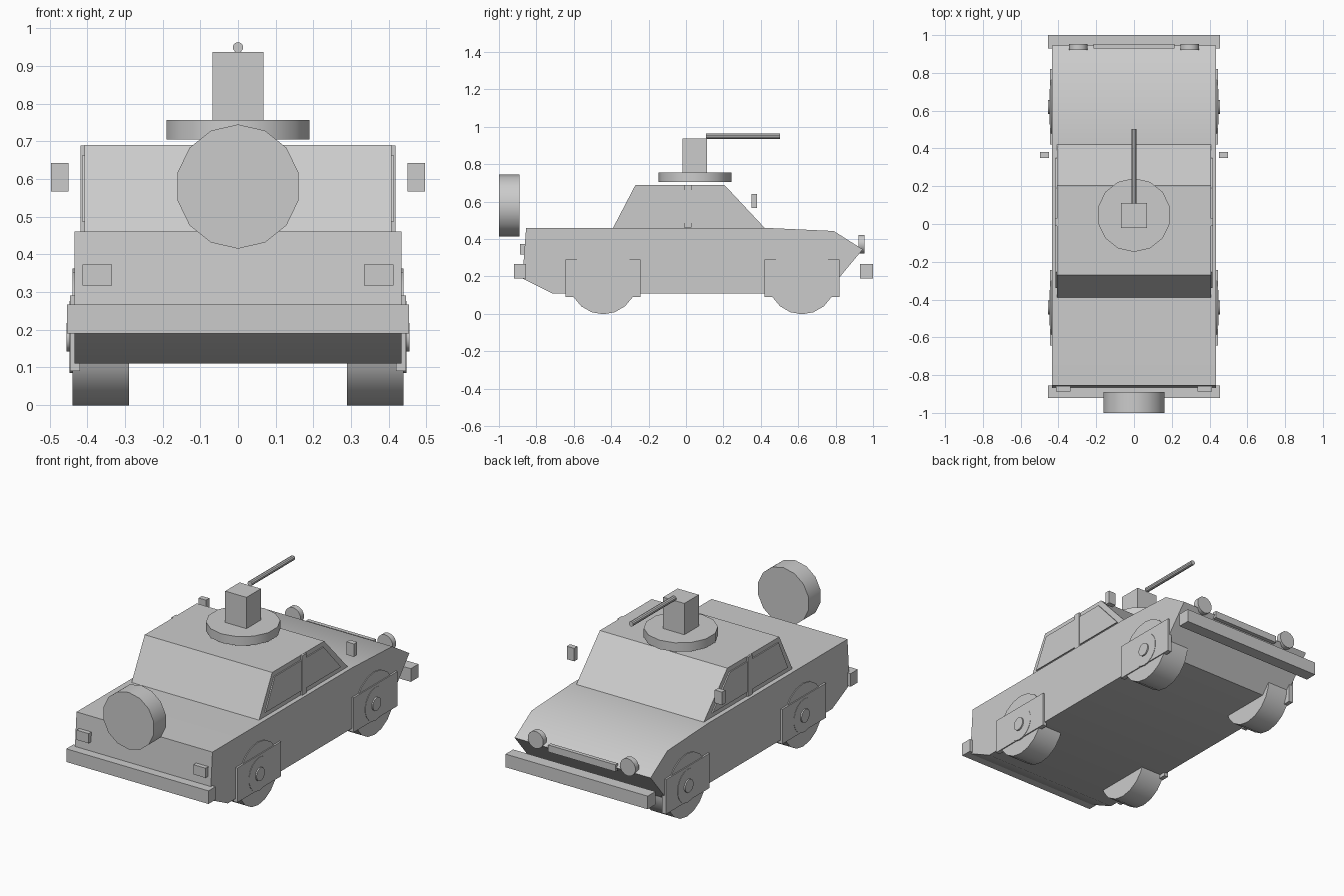
import bpy, bmesh, math
from mathutils import Matrix, Vector

if "Cube" in bpy.data.objects:
    bpy.data.objects.remove(bpy.data.objects["Cube"])

grey = bpy.data.materials.new("plain grey")
grey.diffuse_color = (0.6, 0.6, 0.6, 1)
grey.use_nodes = True
grey.node_tree.nodes["Principled BSDF"].inputs["Base Color"].default_value = grey.diffuse_color


def finish(name, bm):
    """Turn a bmesh into an object, smooth except across edges over 30 degrees."""
    bmesh.ops.recalc_face_normals(bm, faces=bm.faces[:])
    for f in bm.faces:
        f.smooth = True
    for e in bm.edges:
        e.smooth = e.calc_face_angle(0) < math.radians(30)
    me = bpy.data.meshes.new(name)
    bm.to_mesh(me)
    bm.free()
    me.materials.append(grey)
    ob = bpy.data.objects.new(name, me)
    bpy.context.collection.objects.link(ob)
    return ob


def box(name, x0, x1, y0, y1, z0, z1):
    bm = bmesh.new()
    size = Matrix.Diagonal((x1 - x0, y1 - y0, z1 - z0, 1))
    mid = Matrix.Translation(((x0 + x1) / 2, (y0 + y1) / 2, (z0 + z1) / 2))
    bmesh.ops.create_cube(bm, size=1, matrix=mid @ size)
    return finish(name, bm)


def extrude_profile(name, pts, x0, x1):
    """Extrude a (y, z) outline along x."""
    bm = bmesh.new()
    face = bm.faces.new([bm.verts.new((x0, y, z)) for y, z in pts])
    new = bmesh.ops.extrude_face_region(bm, geom=[face])["geom"]
    bmesh.ops.translate(bm, vec=(x1 - x0, 0, 0),
                        verts=[v for v in new if isinstance(v, bmesh.types.BMVert)])
    return finish(name, bm)


def cylinder(name, centre, r, depth, axis, sides):
    turn = {"X": Matrix.Rotation(math.pi / 2, 4, "Y"),
            "Y": Matrix.Rotation(math.pi / 2, 4, "X"),
            "Z": Matrix.Identity(4)}[axis]
    # for x-axis parts spin so that a flat side rests on the ground
    spin = Matrix.Rotation(math.pi / sides if axis == "X" else 0, 4, "Z")
    bm = bmesh.new()
    bmesh.ops.create_cone(bm, cap_ends=True, segments=sides, radius1=r, radius2=r,
                          depth=depth, matrix=Matrix.Translation(centre) @ turn @ spin)
    return finish(name, bm)


# hull and cabin
extrude_profile("hull", [(-0.855, 0.46), (0.42, 0.46), (0.79, 0.443), (0.945, 0.345),
                         (0.75, 0.11), (-0.715, 0.11), (-0.875, 0.19)], -0.435, 0.435)
extrude_profile("cabin", [(-0.39, 0.46), (-0.27, 0.69), (0.205, 0.69), (0.42, 0.46)],
                -0.408, 0.408)

# bumpers
box("bonnet_bumper", -0.455, 0.455, 0.93, 1.0, 0.19, 0.266)
box("tail_bumper", -0.455, 0.455, -0.92, -0.855, 0.19, 0.266)

# grille bar
box("grille_bar", -0.215, 0.215, 0.93, 0.953, 0.325, 0.365)

# parts on both sides
for s, side in ((-1, "left"), (1, "right")):
    def side_box(name, xa, xb, *rest):
        box(f"{side}_{name}", min(s * xa, s * xb), max(s * xa, s * xb), *rest)

    # side windows and pillar
    extrude_profile(f"{side}_rear_window", [(-0.34, 0.487), (-0.255, 0.663),
                    (-0.01, 0.663), (-0.01, 0.487)], s * 0.405, s * 0.415)
    extrude_profile(f"{side}_cab_window", [(0.03, 0.487), (0.03, 0.663),
                    (0.19, 0.663), (0.35, 0.487)], s * 0.405, s * 0.415)
    side_box("door_pillar", 0.4, 0.418, -0.01, 0.03, 0.461, 0.689)

    # mirrors and lamps
    side_box("mirror", 0.45, 0.497, 0.35, 0.38, 0.567, 0.642)
    side_box("tail_lamp", 0.335, 0.413, -0.887, -0.85, 0.317, 0.373)
    cylinder(f"{side}_headlamp", (s * 0.295, 0.938, 0.373), 0.05, 0.032, "Y", 14)

    # wheels with rims, hubs and guard plates
    for end, y in (("tail", -0.443), ("bonnet", 0.62)):
        cylinder(f"{side}_{end}_wheel", (s * 0.365, y, 0.18), 0.182, 0.15, "X", 18)
        cylinder(f"{side}_{end}_rim", (s * 0.43, y, 0.18), 0.096, 0.036, "X", 18)
        cylinder(f"{side}_{end}_hub", (s * 0.44, y, 0.18), 0.038, 0.032, "X", 14)
        side_box(f"{end}_wheel_guard", 0.42, 0.446, y - 0.2, y + 0.2, 0.09, 0.29)

# spare wheel
cylinder("spare_wheel", (0, -0.945, 0.58), 0.165, 0.11, "Y", 14)

# turret with its gun
cylinder("turret_ring", (0, 0.047, 0.731), 0.195, 0.052, "Z", 14)
box("turret_box", -0.068, 0.068, -0.02, 0.112, 0.755, 0.938)
cylinder("gun_barrel", (0, 0.305, 0.95), 0.014, 0.395, "Y", 10)
